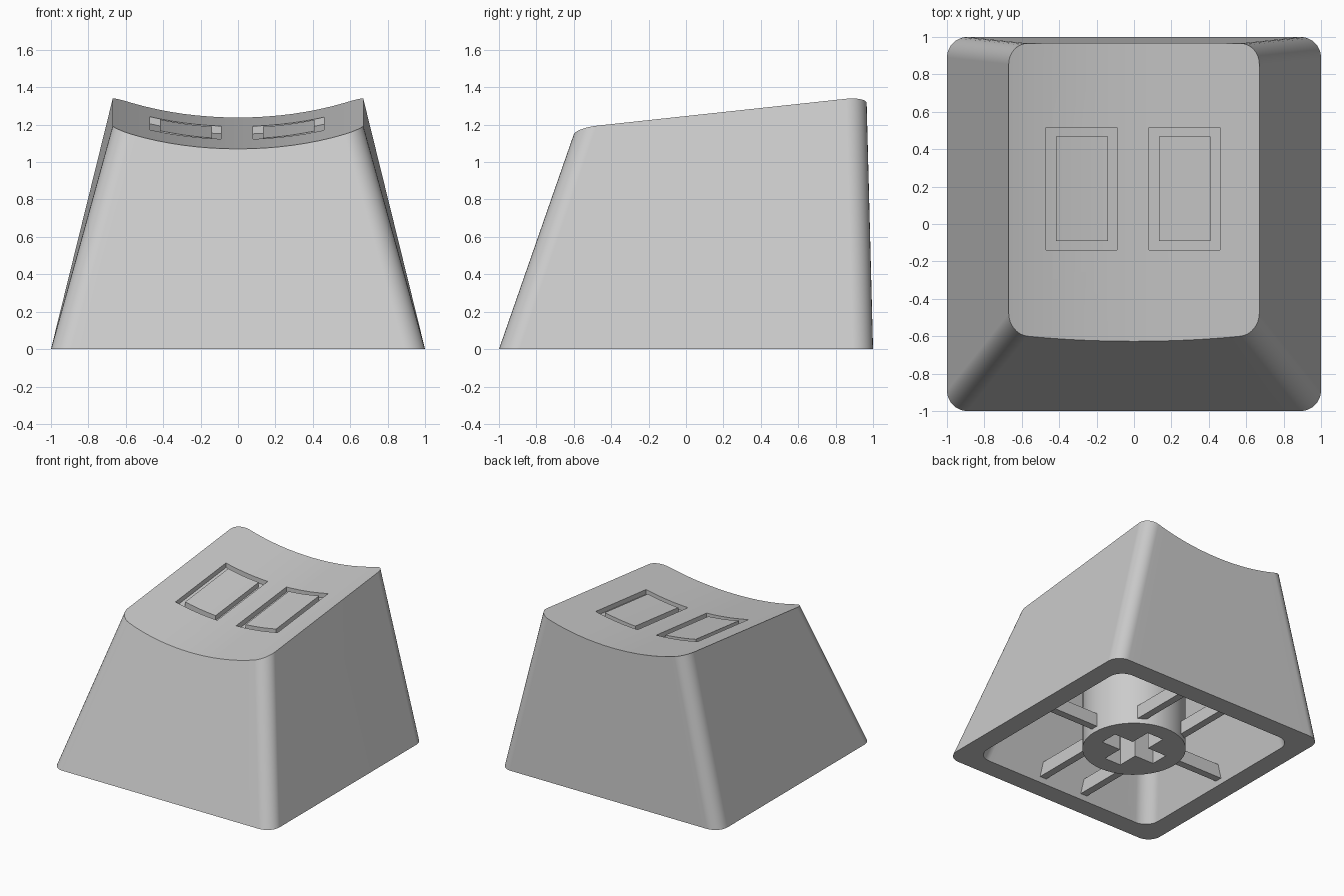
import bpy
import bmesh
import math
from mathutils import Vector

cube = bpy.data.objects.get("Cube")
if cube:
    bpy.data.objects.remove(cube, do_unlink=True)

grey = bpy.data.materials.new("light grey plastic")
grey.use_nodes = True
grey.diffuse_color = (0.6, 0.6, 0.6, 1)
grey.node_tree.nodes["Principled BSDF"].inputs["Base Color"].default_value = grey.diffuse_color

HALF_TOP = 0.67


def plane(y):
    """Height of the tilted rim."""
    return 1.34 + (y - 0.87) * 0.108


def sag(x):
    """Depth of the dish below the rim."""
    return 0.112 * (1 - (x / HALF_TOP) ** 2)


def rounded_rect(half, y0, y1, r, arc=8, straight=16):
    """Front chain left to right, then back chain right to left."""
    left = []
    for i in range(arc + 1):
        a = math.pi / 2 * i / arc
        left.append((-half + r - r * math.cos(a), r - r * math.sin(a)))
    span = half - r
    mid = [(-span + 2 * span * i / straight, 0) for i in range(1, straight)]
    chain = left + mid + [(-x, d) for x, d in reversed(left)]
    return [(x, y0 + d) for x, d in chain] + [(x, y1 - d) for x, d in reversed(chain)]


def loft(name, rings):
    """Skin a list of rings and close both ends with strips."""
    bm = bmesh.new()
    rows = [[bm.verts.new(p) for p in ring] for ring in rings]
    n = len(rows[0])
    for a, b in zip(rows, rows[1:]):
        for i in range(n):
            j = (i + 1) % n
            bm.faces.new((a[i], a[j], b[j], b[i]))
    for row in (rows[0], rows[-1]):
        for i in range(n // 2 - 1):
            bm.faces.new((row[i], row[i + 1], row[n - 2 - i], row[n - 1 - i]))
    bmesh.ops.recalc_face_normals(bm, faces=bm.faces)
    mesh = bpy.data.meshes.new(name)
    bm.to_mesh(mesh)
    bm.free()
    mesh.materials.append(grey)
    obj = bpy.data.objects.new(name, mesh)
    bpy.context.collection.objects.link(obj)
    return obj


def box(name, x0, x1, y0, y1, z0, z1):
    return loft(name, [[(x0, y0, z), (x1, y0, z), (x1, y1, z), (x0, y1, z)] for z in (z0, z1)])


def dished_slab(name, x0, x1, y0, y1, low, high, steps=10):
    """Slab whose bottom and top follow the dish at the given offsets."""
    sections = []
    for i in range(steps + 1):
        x = x0 + (x1 - x0) * i / steps
        a, b = plane(y0) - sag(x), plane(y1) - sag(x)
        sections.append([(x, y0, a + low), (x, y1, b + low), (x, y1, b + high), (x, y0, a + high)])
    return loft(name, sections)


def select(obj):
    bpy.ops.object.select_all(action="DESELECT")
    obj.select_set(True)
    bpy.context.view_layer.objects.active = obj


def cut(obj, cutter):
    mod = obj.modifiers.new("cut", "BOOLEAN")
    mod.operation = "DIFFERENCE"
    mod.solver = "EXACT"
    mod.object = cutter
    select(obj)
    bpy.ops.object.modifier_apply(modifier=mod.name)
    bpy.data.objects.remove(cutter, do_unlink=True)


def smooth(obj):
    select(obj)
    bpy.ops.object.shade_smooth_by_angle(angle=math.radians(30))
    mod = obj.modifiers.new("even shading", "WEIGHTED_NORMAL")
    mod.keep_sharp = True


# Tapered cap with a dished, tilted top
base = [Vector((x, y, 0)) for x, y in rounded_rect(1, -1, 1, 0.11)]
rim = []
for p, (x, y) in zip(base, rounded_rect(HALF_TOP, -0.588, 0.965, 0.11)):
    z = plane(y)
    rim.append(p.lerp(Vector((x, y, z)), 1 - sag(x) / z))
cap = loft("cap_shell", [base, rim])

# Hollow underside
mouth = [(x, y, -0.05) for x, y in rounded_rect(0.853, -0.857, 0.841, 0.12)]
roof = [(x, y, 0.9) for x, y in rounded_rect(0.61, -0.53, 0.82, 0.12)]
cut(cap, loft("cavity_cutter", [mouth, roof]))

# Two rectangular grooves, each a pocket with an island inside
for side, x0, x1 in (("right", -0.47, -0.09), ("left", 0.08, 0.46)):
    cut(cap, dished_slab("pocket_cutter", x0, x1, -0.14, 0.515, -0.04, 0.1))
    island = dished_slab(side + "_groove_island", x0 + 0.053, x1 - 0.05, -0.09, 0.468, -0.06, 0)
    smooth(island)
smooth(cap)

# Round stem with a cross-shaped socket
circle = [(0.39 * math.cos(math.tau * i / 48), 0.39 * math.sin(math.tau * i / 48)) for i in range(48)]
stem = loft("stem", [[(x, y, z) for x, y in circle] for z in (0, 0.95)])
for a, b in ((0.25, 0.075), (0.075, 0.25)):
    cut(stem, box("socket_cutter", -a, a, -b, b, -0.1, 0.45))
smooth(stem)

# Bracing ribs between the stem and the walls
for s, word in ((1, "left"), (-1, "right")):
    ends = sorted((s * 0.36, s * 0.87))
    box(word + "_rib", *ends, -0.03, 0.03, 0.04, 0.15)
    for t, place in ((1, "back"), (-1, "front")):
        ends = sorted((t * 0.3, t * 0.87))
        box(f"{place}_{word}_rib", s * 0.2 - 0.03, s * 0.2 + 0.03, *ends, 0.04, 0.15)
